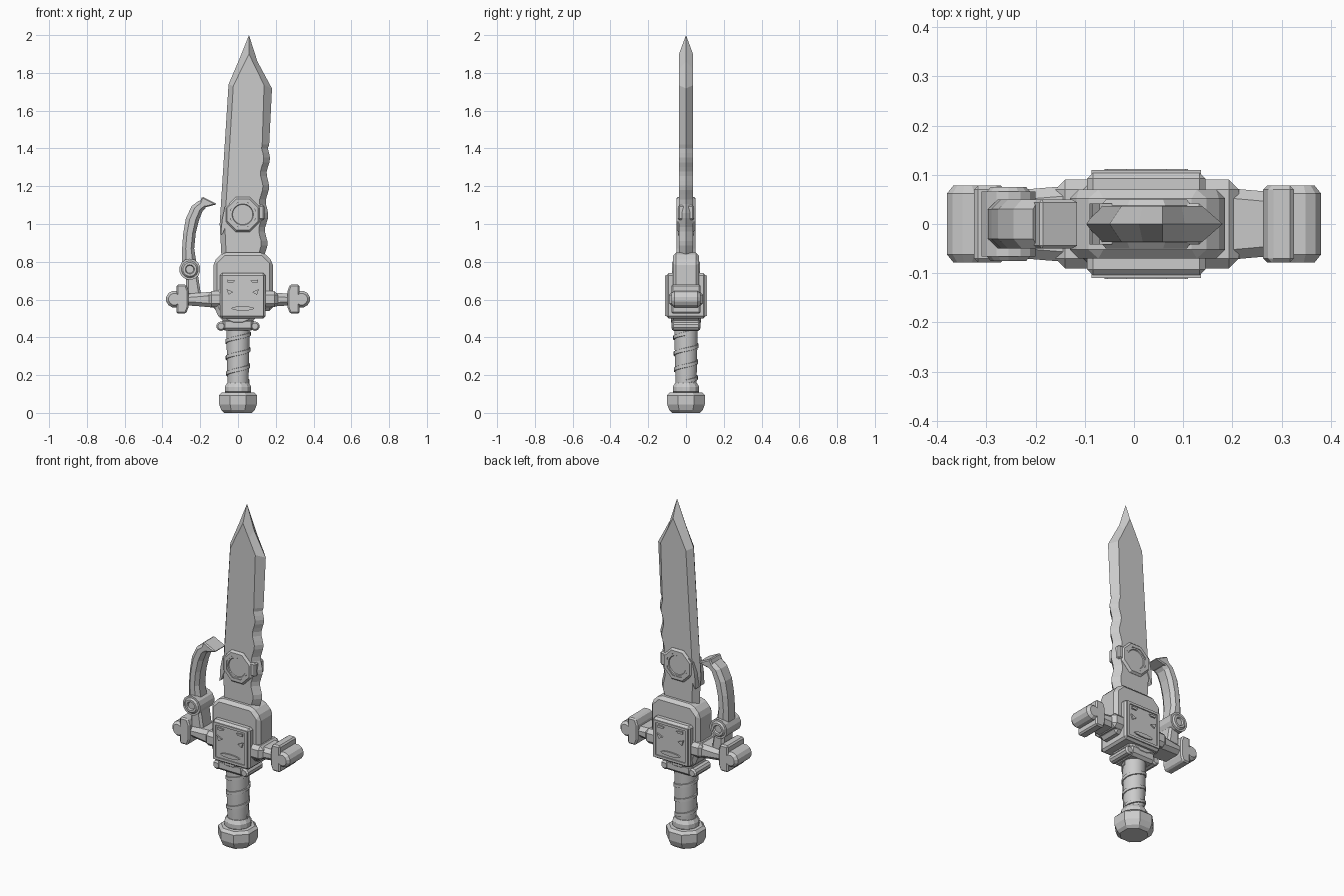
import bpy, bmesh, math
from mathutils import Vector

if "Cube" in bpy.data.objects:
    bpy.data.objects.remove(bpy.data.objects["Cube"])

steel = bpy.data.materials.new("steel_grey")
steel.diffuse_color = (0.6, 0.6, 0.6, 1)
steel.use_nodes = True
steel.node_tree.nodes["Principled BSDF"].inputs["Base Color"].default_value = steel.diffuse_color


def finish(name, bm, smooth=None, bevel=0):
    bmesh.ops.recalc_face_normals(bm, faces=bm.faces)
    me = bpy.data.meshes.new(name)
    bm.to_mesh(me)
    bm.free()
    me.materials.append(steel)
    ob = bpy.data.objects.new(name, me)
    bpy.context.collection.objects.link(ob)
    if bevel:
        m = ob.modifiers.new("chamfer", 'BEVEL')
        m.width, m.segments, m.limit_method = bevel, 1, 'ANGLE'
    if smooth:
        bpy.ops.object.select_all(action='DESELECT')
        ob.select_set(True)
        bpy.context.view_layer.objects.active = ob
        bpy.ops.object.shade_smooth_by_angle(angle=math.radians(smooth))
    return ob


def loft(name, rings, smooth=None, bevel=0):
    """Skin a list of equal rings and cap both ends."""
    bm = bmesh.new()
    vs = [[bm.verts.new(p) for p in r] for r in rings]
    n = len(vs[0])
    for a, b in zip(vs, vs[1:]):
        for i in range(n):
            j = (i + 1) % n
            bm.faces.new((a[i], a[j], b[j], b[i]))
    bm.faces.new(vs[0])
    bm.faces.new(vs[-1][::-1])
    return finish(name, bm, smooth, bevel)


def prism(name, pts, y0, y1, bevel=0):
    return loft(name, [[(x, y, z) for x, z in pts] for y in (y0, y1)], bevel=bevel)


def box(name, x0, x1, y0, y1, z0, z1, bevel=0):
    return prism(name, [(x0, z0), (x1, z0), (x1, z1), (x0, z1)], y0, y1, bevel)


def lathe(name, prof, n, axis='Z', at=(0, 0, 0), smooth=None):
    """Turn (radius, height) pairs about Z or Y; radius is measured to the flats."""
    rings = []
    for r, h in prof:
        ring = []
        for i in range(n):
            t = 2 * math.pi * (i + .5) / n
            u, v = (r / math.cos(math.pi / n) * f(t) for f in (math.cos, math.sin))
            ring.append(Vector((u, v, h) if axis == 'Z' else (u, h, v)) + Vector(at))
        rings.append(ring)
    return loft(name, rings, smooth)


# Blade: sharp outline at y = 0, flat faces set in from the edge
outer = [(-.085, .78), (-.097, 1.0), (-.05, 1.74), (.01, 1.88), (.058, 2.0),
         (.103, 1.86), (.18, 1.717), (.165, 1.42)]
inner = [(-.06, .78), (-.07, 1.0), (-.025, 1.73), (.018, 1.82), (.058, 1.9),
         (.097, 1.82), (.138, 1.735), (.128, 1.42)]
for k in range(25):  # wavy lower part of the cutting edge
    z = 1.40 - k * .0245
    x = .147 + .016 * (z - .85) / .55 + .008 * math.cos((z - 1.345) * 2 * math.pi / .15)
    outer.append((x, z))
    inner.append((x - .033, z))
loft("blade", [[(x, y, z) for x, z in pts]
               for pts, y in ((inner, -.037), (outer, 0), (inner, .037))])

# Octagonal ring with a recessed round window on both faces of the blade
half = [(.064, .041), (.064, .05), (.082, .05), (.092, .038)]
lathe("blade_ring", [(r, -y) for r, y in half] + [(r, y) for r, y in half[::-1]],
      8, 'Y', (.025, 0, 1.05))
for s in (-1, 1):
    lathe("ring_bezel", [(.066, s * .036), (.066, s * .047), (.056, s * .047), (.053, s * .042)],
          24, 'Y', (.025, 0, 1.05), smooth=30)
prism("ring_left_clip", [(-.09, .94), (-.08, .95), (-.045, 1.04), (-.045, 1.11),
                         (-.07, 1.09), (-.085, 1.02)], -.042, .042)
box("ring_right_clip", .1, .14, -.042, .042, 1.02, 1.1, .008)

# Housing that holds the blade
prism("housing", [(-.13, .54), (.185, .54), (.185, .80), (.135, .85),
                  (-.08, .85), (-.13, .80)], -.07, .07, .018)
box("guard_collar", -.16, .213, -.09, .09, .56, .645, .02)

# Face plates with raised frames and small ornaments
box("plate_block", -.095, .145, -.104, .104, .5, .74, .012)
for s in (-1, 1):
    def plate(name, pts, d=.112):
        prism(name, pts, s * .098, s * d)
    for x in (-.086, .12):
        box("plate_frame_side", x, x + .016, s * .098, s * .11, .512, .728)
    for z in (.512, .714):
        box("plate_frame_rail", -.07, .12, s * .098, s * .11, z, z + .014)
    plate("plate_lower_oval", [(.025 + .062 * math.cos(t * math.pi / 5),
                                .553 + .012 * math.sin(t * math.pi / 5)) for t in range(10)])
    for m in (-1, 1):
        plate("plate_wedge", [(.025 + m * .05, .64), (.025 + m * .085, .655),
                              (.025 + m * .075, .625)])
        plate("plate_tab", [(.025 + m * .04, .7), (.025 + m * .08, .705),
                            (.025 + m * .08, .69), (.025 + m * .05, .69)])

# Crossguard arms, end blocks and rounded ends
for s in (-1, 1):
    def section(x, y, z):
        c = .02
        return [(s * x, a, .6 + b) for a, b in
                ((-y, -z + c), (-y + c, -z), (y - c, -z), (y, -z + c),
                 (y, z - c), (y - c, z), (-y + c, z), (-y, z - c))]
    loft("guard_arm", [section(.1, .08, .045), section(.2, .072, .036),
                       section(.28, .065, .03), section(.34, .07, .035)])
    prism("guard_end_block", [(s * x, z) for x, z in
          ((.262, .645), (.275, .68), (.325, .68), (.325, .525), (.275, .525), (.262, .56))],
          -.078, .078, .008)
    lathe("guard_round_end", [(.03, -.078), (.043, -.062), (.043, .062), (.03, .078)],
          12, 'Y', (s * .337, 0, .602))

# Side bow: post, pivot and curved arm
prism("bow_post", [(-.275, .62), (-.195, .62), (-.215, .75), (-.275, .75)], -.05, .05, .012)
half = [(.02, .066), (.024, .075), (.036, .075), (.044, .066), (.055, .066), (.055, .05)]
lathe("bow_pivot", [(r, -y) for r, y in half] + [(r, y) for r, y in half[::-1]],
      14, 'Y', (-.255, 0, .76))
spine = [(-.298, .78, -.218), (-.296, .87, -.232), (-.290, .95, -.224),
         (-.276, 1.03, -.207), (-.245, 1.095, -.187), (-.205, 1.125, -.17)]
drop = [0, 0, 0, -.01, -.025, -.04]
rings = []
for (xo, zo, xi), d in zip(spine, drop):
    zi, w = zo + d, .05
    p, q = Vector((xo, 0, zo)), Vector((xi, 0, zi))
    a, b = p.lerp(q, .3), p.lerp(q, .75)
    rings.append([(p.x, -.03, p.z), (p.x, .03, p.z), (a.x, w, a.z), (b.x, w, b.z),
                  (q.x, .028, q.z), (q.x, -.028, q.z), (b.x, -w, b.z), (a.x, -w, a.z)])
loft("bow_arm", rings)
prism("bow_tip", [(-.19, 1.145), (-.11, 1.105), (-.165, 1.09), (-.215, 1.085)],
      -.05, .05, .006)

# Lower guard: rounded disc and scroll collar
half = [(.105, .08), (.125, .065)]
lathe("lower_guard_disc", [(r, -y) for r, y in half] + [(r, y) for r, y in half[::-1]],
      16, 'Y', (0, 0, .585))
box("lower_collar", -.085, .085, -.078, .078, .435, .5, .015)
for s in (-1, 1):
    lathe("collar_scroll", [(.016, -.075), (.024, -.066), (.024, .066), (.016, .075)],
          10, 'Y', (s * .09, 0, .459))

# Grip with spiral wrapping
lathe("grip", [(.054, .14), (.058, .24), (.06, .36), (.062, .45)], 12, smooth=35)
rings = []
for i in range(73):
    f = i / 72
    t, z = f * 6 * math.pi, .165 + .255 * f
    r = .056 + .006 * f
    rings.append([(q * math.cos(t), q * math.sin(t), z + h) for q, h in
                  ((r - .01, -.012), (r + .006, -.009), (r + .006, .009), (r - .01, .012))])
loft("grip_wrap", rings, smooth=35)

# Pommel and its neck ring
lathe("pommel_neck", [(.058, .1), (.07, .112), (.07, .138), (.058, .158)], 12)
lathe("pommel", [(.072, 0), (.088, .014), (.1, .045), (.1, .093), (.085, .108), (.06, .11)], 8)
